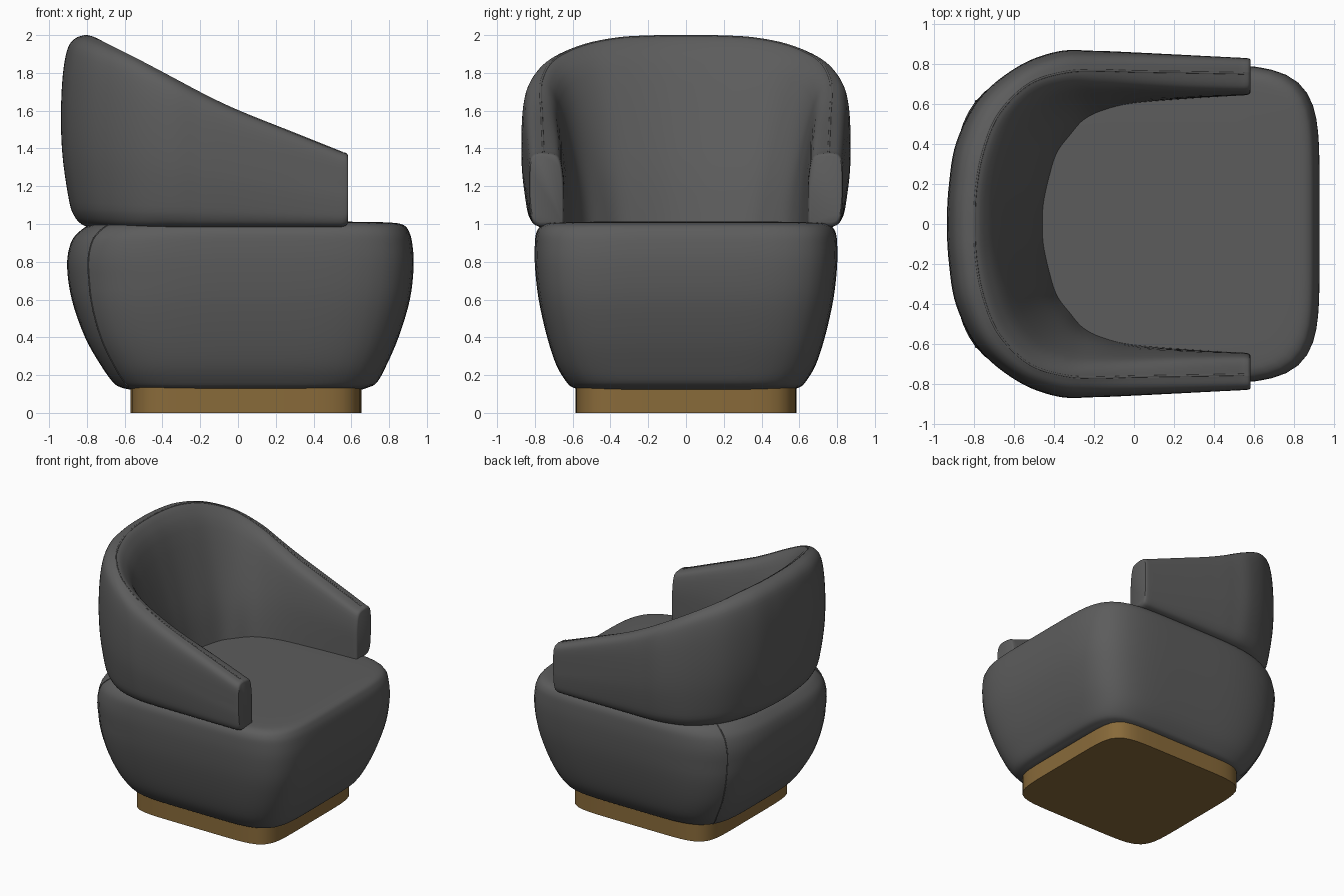
import bpy, bmesh, math
from mathutils import Vector

if "Cube" in bpy.data.objects:
    bpy.data.objects.remove(bpy.data.objects["Cube"])


def material(name, rgb):
    m = bpy.data.materials.new(name)
    m.diffuse_color = (*rgb, 1)
    m.use_nodes = True
    m.node_tree.nodes["Principled BSDF"].inputs["Base Color"].default_value = m.diffuse_color
    return m


GREY = material("charcoal fabric", (0.108, 0.108, 0.108))
WOOD = material("golden brown wood", (0.25, 0.145, 0.042))


def smooth(rows, n):
    """Catmull-Rom interpolation of a list of equal-length tuples."""
    out = []
    for i in range(len(rows) - 1):
        a, b, c, d = (rows[max(0, min(len(rows) - 1, i + k))] for k in (-1, 0, 1, 2))
        for j in range(n):
            t = j / n
            out.append(tuple(
                0.5 * (2 * q + (r - p) * t + (2 * p - 5 * q + 4 * r - s) * t * t
                       + (3 * q - p - 3 * r + s) * t ** 3)
                for p, q, r, s in zip(a, b, c, d)))
    return out + [tuple(rows[-1])]


def loft(name, rings, mat, angle=40):
    """Skin closed rings of equal length and cap both ends."""
    bm = bmesh.new()
    vs = [[bm.verts.new(p) for p in ring] for ring in rings]
    n = len(rings[0])
    for a, b in zip(vs, vs[1:]):
        for i in range(n):
            bm.faces.new((a[i], a[(i + 1) % n], b[(i + 1) % n], b[i]))
    bm.faces.new(vs[0])
    bm.faces.new(vs[-1])
    bmesh.ops.recalc_face_normals(bm, faces=bm.faces)
    me = bpy.data.meshes.new(name)
    bm.to_mesh(me)
    bm.free()
    me.materials.append(mat)
    ob = bpy.data.objects.new(name, me)
    bpy.context.collection.objects.link(ob)
    bpy.ops.object.select_all(action='DESELECT')
    ob.select_set(True)
    bpy.context.view_layer.objects.active = ob
    bpy.ops.object.shade_smooth_by_angle(angle=math.radians(angle))
    return ob


def piping(name, pts, radius):
    cu = bpy.data.curves.new(name, 'CURVE')
    cu.dimensions = '3D'
    cu.bevel_depth = radius
    cu.bevel_resolution = 2
    sp = cu.splines.new('POLY')
    sp.points.add(len(pts) - 1)
    for p, co in zip(sp.points, pts):
        p.co = (*co, 1)
    cu.materials.append(GREY)
    bpy.context.collection.objects.link(bpy.data.objects.new(name, cu))


def ring(z, x0, x1, hy, n_front, n_back, count=96):
    """Superellipse outline, with its own corner squareness front and back."""
    pts = []
    for i in range(count):
        a = 2 * math.pi * i / count
        c, s = math.cos(a), math.sin(a)
        n = n_front if c > 0 else n_back
        r = (abs(c) ** n + abs(s) ** n) ** (-1 / n)
        pts.append(Vector(((x0 + x1) / 2 + r * c * (x1 - x0) / 2, r * s * hy, z)))
    return pts


# Plinth
loft("plinth", [ring(z, -0.57, 0.655, 0.585, 7, 7) for z in (0, 0.14)], WOOD)

# Seat body: z, back x, front x, half width
profile = [(.125, -.58, .66, .56), (.135, -.62, .69, .60), (.16, -.66, .735, .63),
           (.25, -.725, .785, .685), (.4, -.81, .85, .735), (.6, -.88, .91, .78),
           (.78, -.905, .93, .80), (.9, -.885, .922, .80), (.96, -.84, .905, .79),
           (.995, -.785, .875, .76), (1.008, -.72, .80, .70), (1.012, -.5, .6, .5)]
body = [ring(z, x0, x1, hy, 5.6, 5 - 1.3 * min(1, z / .7))
        for z, x0, x1, hy in smooth(profile, 4)]
loft("seat_body", body, GREY)

# Seams down the rear corners of the seat body
for side, idx in (("left", 37), ("right", 59)):
    piping("seat_seam_" + side, [r[idx] for r in body[6:38]], 0.004)

# Backrest cross-sections (t: 1 outer, 0 ridge, -1 inner; v: height fraction)
back_sec = [(0, 0), (.27, .02), (.5, .06), (.68, .13), (.92, .34), (1, .52), (.98, .7),
            (.89, .84), (.72, .94), (.45, .985), (.15, 1), (0, 1),
            (-.14, .965), (-.34, .85), (-.67, .5), (-.87, .25), (-1, 0)]
arm_sec = [(.2, 0), (.6, .03), (.82, .1), (.92, .2), (1, .38), (1, .52), (1, .7),
           (.98, .84), (.88, .93), (.6, .985), (.15, 1), (0, 1),
           (-.55, .98), (-.82, .9), (-.97, .65), (-1, .35), (-1, 0)]
# Stations from arm tip to back centre: outer xy, ridge xy, inner xy, top z, arm weight
half = [(.55, .832, .55, .755, .55, .645, 1.38, 1),
        (.3, .845, .3, .76, .3, .63, 1.48, .8),
        (0, .86, 0, .765, 0, .605, 1.6, .5),
        (-.2, .868, -.18, .77, -.15, .57, 1.685, .3),
        (-.38, .865, -.35, .76, -.25, .52, 1.775, .1),
        (-.58, .79, -.53, .70, -.32, .44, 1.87, 0),
        (-.775, .63, -.68, .55, -.385, .35, 1.945, 0),
        (-.89, .41, -.758, .36, -.425, .22, 1.985, 0),
        (-.928, .19, -.793, .17, -.45, .1, 1.996, 0),
        (-.937, 0, -.8, 0, -.455, 0, 1.998, 0)]
mirrored = [(a, -b, c, -d, e, -f, z, w) for a, b, c, d, e, f, z, w in reversed(half[:-1])]


def section(row):
    ox, oy, rx, ry, ix, iy, top, w = row
    o, r, i = Vector((ox, oy)), Vector((rx, ry)), Vector((ix, iy))
    mixed = [tuple(p + (q - p) * w for p, q in zip(b, a)) for b, a in zip(back_sec, arm_sec)]
    pts = []
    for t, v in smooth(mixed, 3):
        xy = r + (o - r) * t if t > 0 else r + (i - r) * -t
        pts.append(Vector((xy.x, xy.y, 0.985 + (top - 0.985) * v)))
    return pts


def tip(sec):
    """Rounded end of an arm: shrinking copies of its last section."""
    c = sum(sec, Vector()) / len(sec)
    res = []
    for x, s in ((.568, .98), (.578, .945), (.583, .89)):
        res.append([Vector((x, *(c + (p - c) * s).yz)) for p in sec])
    return res


secs = [section(row) for row in smooth(half + mirrored, 6)]
loft("backrest", tip(secs[0])[::-1] + secs + tip(secs[-1]), GREY)

# Piping along the top ridge of the backrest
piping("ridge_piping", [s[33] - Vector((0, 0, .003)) for s in secs], 0.006)
